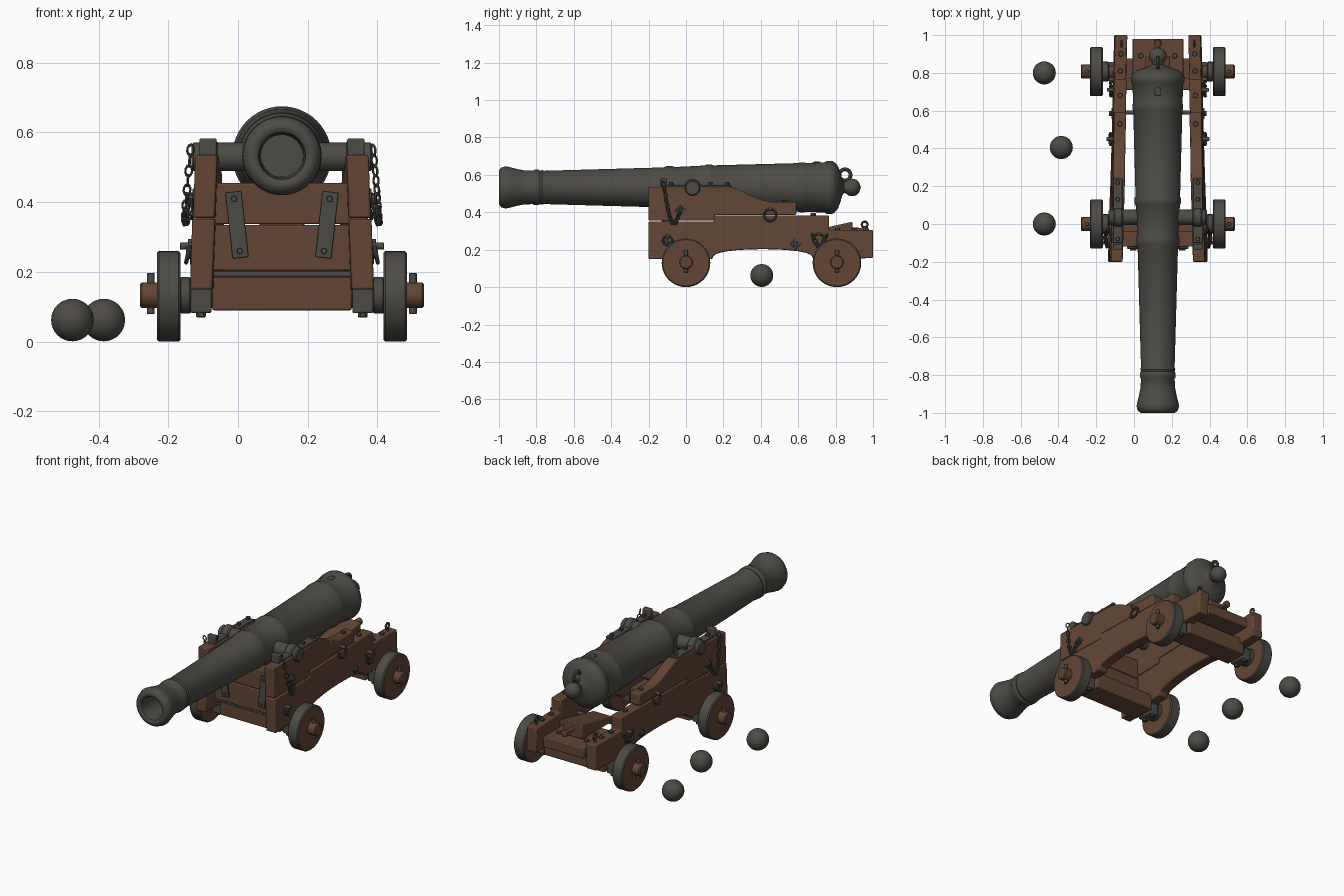
import bpy, bmesh
from math import pi, sin, cos
from mathutils import Matrix, Vector

if "Cube" in bpy.data.objects:
    bpy.data.objects.remove(bpy.data.objects["Cube"])

CX = 0.126          # centre line of the gun
AXIS_Z = 0.533      # height of the bore
ALONG_X, ALONG_Y, UP = (0, pi / 2, 0), (-pi / 2, 0, 0), (0, 0, 0)


def material(name, rgb):
    m = bpy.data.materials.new(name)
    m.use_nodes = True
    m.diffuse_color = (*rgb, 1)
    bsdf = m.node_tree.nodes["Principled BSDF"]
    bsdf.inputs["Base Color"].default_value = (*rgb, 1)
    bsdf.inputs["Roughness"].default_value = 0.8
    return m


IRON = material("dark iron", (0.075, 0.07, 0.06))
WOOD = material("brown wood", (0.125, 0.06, 0.036))


def finish(name, bm, mat, loc=(0, 0, 0), rot=UP, bevel=0):
    bmesh.ops.recalc_face_normals(bm, faces=bm.faces)
    me = bpy.data.meshes.new(name)
    bm.to_mesh(me)
    bm.free()
    me.materials.append(mat)
    me.shade_smooth()
    me.set_sharp_from_angle(angle=0.65)
    ob = bpy.data.objects.new(name, me)
    bpy.context.collection.objects.link(ob)
    ob.location = (loc[0] + CX, loc[1], loc[2])
    ob.rotation_euler = rot
    if bevel:
        mod = ob.modifiers.new("soft edges", "BEVEL")
        mod.width, mod.segments, mod.limit_method = bevel, 2, "ANGLE"
    return ob


def revolve(profile, steps):
    """Spin (height, radius) points around local z."""
    bm = bmesh.new()
    vs = [bm.verts.new((r, 0, h)) for h, r in profile]
    es = [bm.edges.new(p) for p in zip(vs, vs[1:])]
    bmesh.ops.spin(bm, geom=vs + es, cent=(0, 0, 0), axis=(0, 0, 1),
                   angle=2 * pi, steps=steps)
    bmesh.ops.remove_doubles(bm, verts=bm.verts, dist=1e-5)
    return bm


def lathe(name, profile, mat, loc, rot=UP, steps=24):
    return finish(name, revolve(profile, steps), mat, loc, rot)


def rod(name, r, length, mat, loc, rot=UP, steps=20):
    h, c = length / 2, min(r, length) * 0.15
    return lathe(name, [(-h, 0), (-h, r - c), (c - h, r), (h - c, r), (h, r - c), (h, 0)],
                 mat, loc, rot, steps)


def torus_profile(R, r, n=8):
    return [(r * sin(2 * pi * i / n), R + r * cos(2 * pi * i / n)) for i in range(n + 1)]


def ring(name, R, r, loc, rot=ALONG_X):
    return lathe(name, torus_profile(R, r), IRON, loc, rot)


def ball(name, r, loc, mat=IRON, steps=32):
    n = steps // 2
    pts = [(-r * cos(pi * i / n), r * sin(pi * i / n)) for i in range(n + 1)]
    return lathe(name, pts, mat, loc, UP, steps)


def box(name, size, loc, mat, rot=UP, bevel=0.005):
    bm = bmesh.new()
    bmesh.ops.create_cube(bm, size=1)
    bmesh.ops.scale(bm, vec=size, verts=bm.verts)
    return finish(name, bm, mat, loc, rot, bevel)


def prism(name, pts, x_at, thick, mat, side=1, bevel=0.006):
    """Extrude a (y, z) outline across x; x_at gives the inner face."""
    bm = bmesh.new()
    a = [bm.verts.new((side * x_at(y, z), y, z)) for y, z in pts]
    b = [bm.verts.new((side * (x_at(y, z) + thick), y, z)) for y, z in pts]
    bm.faces.new(a)
    bm.faces.new(b)
    for i in range(len(a)):
        bm.faces.new((a[i - 1], a[i], b[i], b[i - 1]))
    return finish(name, bm, mat, bevel=bevel)


def chain(name, path, count):
    src = revolve(torus_profile(0.011, 0.0035, 6), 10)
    link = bpy.data.meshes.new("link")
    src.to_mesh(link)
    src.free()
    bm = bmesh.new()
    for i in range(count):
        t = i / (count - 1)
        aim = Vector(path(t + 0.01)) - Vector(path(t - 0.01))
        turn = aim.to_track_quat("X", "Z").to_matrix().to_4x4()
        m = (Matrix.Translation(path(t)) @ turn @ Matrix.Rotation(pi / 2 * (i % 2) + 0.4, 4, "X")
             @ Matrix.Diagonal((1.35, 0.9, 1, 1)))
        start = len(bm.verts)
        bm.from_mesh(link)
        bm.verts.ensure_lookup_table()
        bmesh.ops.transform(bm, matrix=m, verts=bm.verts[start:])
    bpy.data.meshes.remove(link)
    return finish(name, bm, IRON)


# Gun barrel with hollow bore, raised bands and rounded breech
barrel = [(-.6, 0), (-.6, .06), (-.97, .063), (-.993, .068), (-1, .078), (-1, .09),
          (-.988, .106), (-.965, .113), (-.945, .109), (-.91, .1), (-.87, .092), (-.82, .089),
          (-.81, .095), (-.79, .095), (-.78, .089), (-.77, .093), (-.76, .089),
          (-.12, .107), (-.105, .114), (-.075, .114), (-.06, .109), (.1, .117),
          (.11, .123), (.135, .123), (.145, .118), (.6, .13), (.61, .134), (.63, .134),
          (.64, .131), (.74, .134), (.752, .142), (.782, .142), (.795, .133), (.812, .115),
          (.825, .08), (.835, .045), (.845, .03), (.855, .032), (.87, .044), (.89, .047),
          (.91, .042), (.925, .028), (.935, 0)]
lathe("barrel", barrel, IRON, (0, 0, AXIS_Z), ALONG_Y, 48)
ring("breech_loop", 0.03, 0.01, (0, 0.85, 0.6))
rod("trunnion", 0.041, 0.52, IRON, (0, 0.035, 0.53), ALONG_X, 32)
box("vent_plate", (0.03, 0.04, 0.01), (0, 0.7, AXIS_Z + 0.133), IRON)


def inner(y, z):
    return 0.186 - 0.0275 * (y + 0.2) + 0.035 * (0.53 - z)


def outer(y, z):
    return inner(y, z) + 0.065


# Stepped side planks
arch = [(0.41 - 0.27 * cos(pi * i / 12), 0.15 + 0.053 * sin(pi * i / 12) ** 0.7)
        for i in range(13)]
lower = [(-.2, .15)] + arch + [(1, .155), (1, .305), (.765, .305), (.765, .383),
                               (.15, .383), (.15, .352), (-.2, .352)]
upper = [(-.2, .355), (.153, .355), (.153, .386), (.59, .386), (.59, .455), (.46, .455),
         (.41, .465), (.36, .483), (.31, .507), (.27, .526), (.23, .535), (-.2, .535)]

for s, tag in ((1, "left"), (-1, "right")):
    prism(tag + "_lower_cheek", lower, inner, 0.065, WOOD, s)
    prism(tag + "_upper_cheek", upper, inner, 0.063, WOOD, s)
    # Trunnion cap and its bolts
    rod(tag + "_trunnion_cap", 0.05, 0.05, IRON, (s * 0.21, 0.035, 0.53), ALONG_X)
    box(tag + "_cap_strap", (0.05, 0.34, 0.012), (s * 0.212, 0.07, 0.54), IRON, bevel=0.003)
    for y in (-0.08, 0.13, 0.22):
        rod(tag + "_cap_bolt", 0.012, 0.03, IRON, (s * 0.212, y, 0.547), UP, 8)
    box(tag + "_cap_key", (0.05, 0.03, 0.05), (s * 0.212, -0.12, 0.558), IRON)
    # Bolts on the lower steps
    for y, z in ((0.53, 0.457), (0.68, 0.385), (0.81, 0.307), (0.9, 0.307)):
        rod(tag + "_step_bolt", 0.014, 0.02, IRON, (s * (inner(y, z) + 0.032), y, z), UP, 8)
    # Diamond plates with through bolts
    for y, z in ((-0.09, 0.25), (0.585, 0.23), (-0.03, 0.41)):
        x = s * outer(y, z)
        box(tag + "_bolt_plate", (0.012, 0.042, 0.042), (x, y, z), IRON, (pi / 4, 0, 0), 0.002)
        rod(tag + "_bolt_head", 0.013, 0.036, IRON, (x, y, z), ALONG_X, 8)
    # Tackle rings on eye bolts
    for y, z, r in ((0.45, 0.385, 0.032), (0.71, 0.255, 0.03), (-0.1, 0.25, 0.024)):
        x = s * (outer(y, z) + 0.012)
        ring(tag + "_tackle_ring", r, 0.006, (x, y, z), (0, pi / 2 - 0.2 * s, 0))
        rod(tag + "_ring_eye", 0.01, 0.045, IRON, (x, y, z + r), ALONG_X, 10)
    y, z = 0.955, 0.335
    ring(tag + "_rear_eye", 0.015, 0.006, (s * (inner(y, z) + 0.032), y, z))
    rod(tag + "_rear_eye_stem", 0.008, 0.03, IRON, (s * (inner(y, z) + 0.032), y, 0.31))
    # Hanging chains
    chain(tag + "_cap_chain", lambda t: (s * (0.262 + 0.016 * sin(pi * t)), -0.12 + 0.09 * t,
                                         0.55 - 0.14 * t - 0.13 * sin(pi * t)), 19)
    chain(tag + "_rear_chain", lambda t: (s * (outer(0.7, 0.25) + 0.012), 0.68 + 0.07 * t,
                                          0.27 - 0.05 * sin(pi * t)), 7)
    # Iron braces on the front board
    box(tag + "_front_brace", (0.046, 0.012, 0.19), (s * 0.129, -0.126, 0.335), IRON,
        (0, s * 0.11, 0), 0.003)
    for dz in (-0.075, 0.075):
        rod(tag + "_brace_bolt", 0.009, 0.016, IRON,
            (s * (0.129 + 0.11 * dz), -0.132, 0.335 + dz), ALONG_Y, 8)

# Front boards between the cheeks
box("upper_front_board", (0.4, 0.08, 0.118), (0, -0.08, 0.396), WOOD)
box("lower_front_board", (0.41, 0.08, 0.13), (0, -0.08, 0.269), WOOD)
rod("front_tie_rod", 0.009, 0.42, IRON, (0, -0.1, 0.193), ALONG_X, 10)
rod("middle_tie_rod", 0.011, 0.43, IRON, (0, 0.59, 0.24), ALONG_X, 10)

# Axles and wheels
for end, y in (("front", 0), ("rear", 0.807)):
    box(end + "_axle_bed", (0.4, 0.14, 0.096), (0, y, 0.138), WOOD)
    rod(end + "_axle", 0.037, 0.815, WOOD, (0, y, 0.133), ALONG_X)
    for s, tag in ((1, "left_"), (-1, "right_")):
        wheel = lathe(tag + end + "_wheel",
                      [(-.034, 0), (-.034, .124), (-.028, .13), (.028, .13), (.034, .124),
                       (.034, 0)], WOOD, (s * 0.325, y, 0.13), ALONG_X, 40)
        wheel.data.materials.append(IRON)
        for f in wheel.data.polygons:
            f.material_index = int(abs(f.normal.z) < 0.9)
        rod(tag + end + "_washer", 0.052, 0.035, IRON, (s * 0.277, y, 0.133), ALONG_X)
        rod(tag + end + "_linchpin", 0.011, 0.118, IRON, (s * 0.376, y, 0.138), UP, 12)
        box(tag + end + "_axle_strap", (0.06, 0.1, 0.072), (s * 0.232, y, 0.118), IRON)
        for dy in (-0.035, 0.035):
            rod(tag + end + "_strap_nut", 0.014, 0.02, IRON, (s * 0.232, y + dy, 0.08), UP, 6)

# Rear bed, wedge and handle
box("rear_bed", (0.27, 0.23, 0.06), (0, 0.865, 0.225), WOOD)
box("rear_crossbar", (0.36, 0.06, 0.07), (0, 0.74, 0.225), WOOD)
for x in (-0.09, 0.09):
    rod("bed_bolt", 0.014, 0.02, IRON, (x, 0.89, 0.257), UP, 8)
prism("wedge", [(.6, .256), (.89, .256), (.89, .35), (.6, .285)], lambda y, z: -0.065, 0.13, WOOD)
lathe("wedge_handle", [(0, 0), (0, .014), (.05, .012), (.065, .02), (.085, .02), (.095, 0)],
      WOOD, (0, 0.885, 0.305), ALONG_Y)

# Shot on the ground
for x, y in ((-0.475, 0.8), (-0.385, 0.405), (-0.475, 0)):
    ball("cannon_ball", 0.061, (x - CX, y, 0.062))
